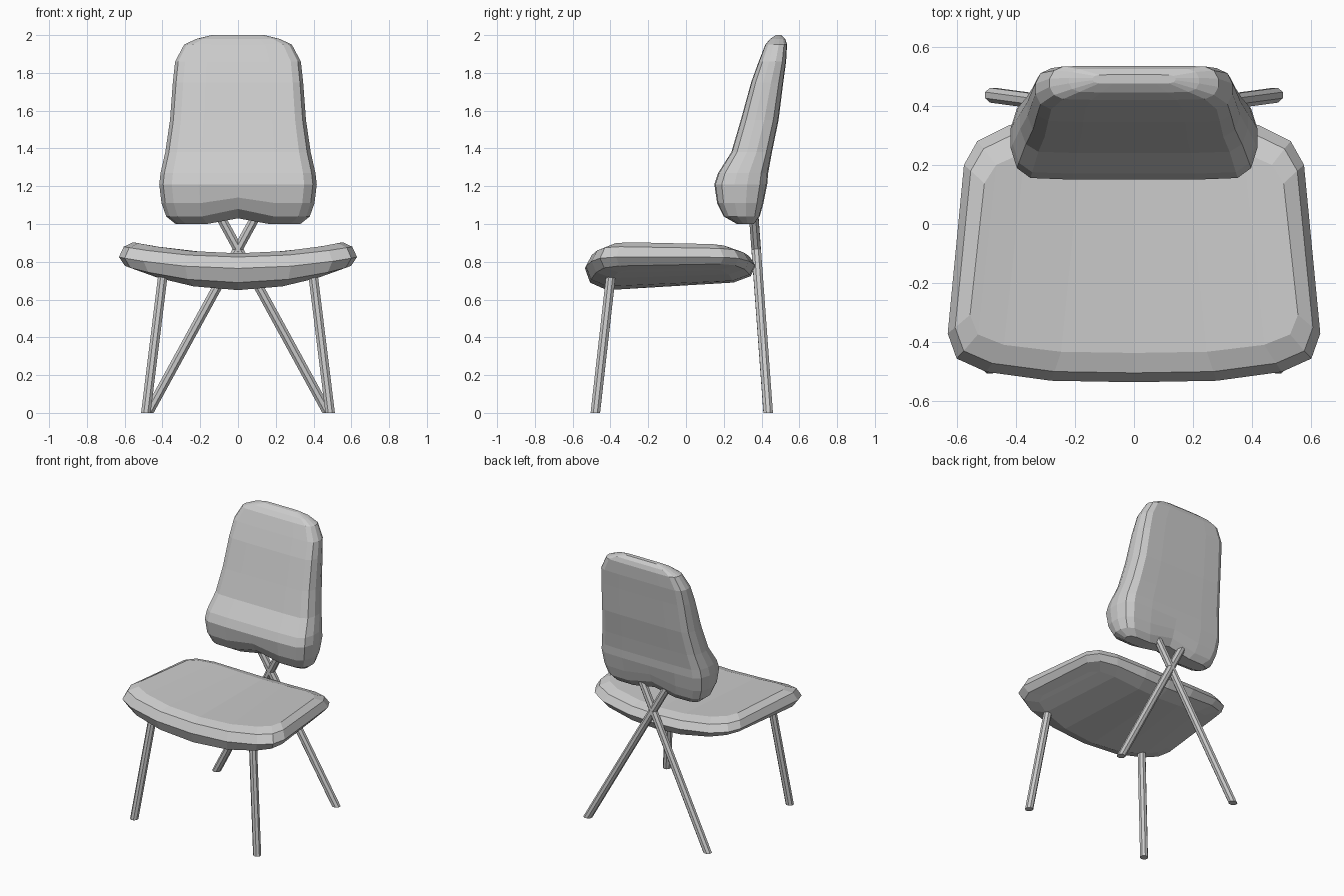
import bpy, bmesh, math
from mathutils import Vector

if "Cube" in bpy.data.objects:
    bpy.data.objects.remove(bpy.data.objects["Cube"])


def finish(name, bm):
    bmesh.ops.recalc_face_normals(bm, faces=bm.faces)
    mesh = bpy.data.meshes.new(name)
    bm.to_mesh(mesh)
    bm.free()
    obj = bpy.data.objects.new(name, mesh)
    bpy.context.collection.objects.link(obj)
    return obj


def mirrored_ring(front, back):
    """Closed ring from half profiles listed from the centre outwards."""
    def mirror(half):
        return [(-p[0], *p[1:]) for p in reversed(half[1:])] + list(half)
    return mirror(front) + mirror(back)[::-1]


def loft(name, rings):
    """Skin stacked rings, closing both ends with front-to-back strips."""
    bm = bmesh.new()
    rows = [[bm.verts.new(p) for p in ring] for ring in rings]
    n = len(rows[0])
    for a, b in zip(rows, rows[1:]):
        for i in range(n):
            j = (i + 1) % n
            bm.faces.new((a[i], a[j], b[j], b[i]))
    for row in (rows[0], rows[-1]):
        for i in range(n // 2 - 1):
            bm.faces.new((row[i], row[i + 1], row[n - 2 - i], row[n - 1 - i]))
    return finish(name, bm)


def leg(name, foot, top, radius=0.027, sides=8):
    """Straight rod whose ends are cut level with the floor."""
    foot, top = Vector(foot), Vector(top)
    axis = (top - foot).normalized()
    u = axis.cross(Vector((0, 1, 0))).normalized()
    v = axis.cross(u)
    rings = []
    for end in (foot, top):
        ring = []
        for i in range(sides):
            t = math.tau * (i + 0.5) / sides
            off = (u * math.cos(t) + v * math.sin(t)) * radius
            ring.append(end + off - axis * (off.z / axis.z))
        rings.append(ring)
    return loft(name, rings)


# Seat: plan outline, stacked in layers that sag towards the middle
seat_front = [(0, -.535), (.28, -.53), (.50, -.50), (.60, -.455), (.63, -.37)]
seat_back = [(0, .37), (.20, .365), (.42, .335), (.53, .28), (.575, .20)]
# x scale, y scale, centre height, sag, rise towards the rear
seat_layers = [
    (.84, .74, .65, .36, .04),
    (.95, .94, .69, .24, .03),
    (1.0, 1.0, .765, .15, .01),
    (.96, .93, .825, .15, 0),
    (.88, .78, .845, .19, 0),
]
mid_y = -0.085
rings = []
for sx, sy, z, sag, rise in seat_layers:
    def place(p):
        x, y = p[0] * sx, mid_y + (p[1] - mid_y) * sy
        return (x, y, z + sag * x * x + rise * max(0, y + .4) / .65)
    rings.append(mirrored_ring([place(p) for p in seat_front],
                               [place(p) for p in seat_back]))
loft("seat", rings)

# Backrest: height, half width, front y, back y, notch at the centre
back_levels = [
    (1.00, .33, .27, .36, .03),
    (1.04, .38, .20, .39, .04),
    (1.11, .405, .165, .41, .03),
    (1.21, .417, .15, .43, 0),
    (1.27, .41, .17, .435, 0),
    (1.38, .385, .24, .455, 0),
    (1.55, .36, .29, .49, 0),
    (1.75, .345, .345, .515, 0),
    (1.86, .333, .385, .53, 0),
    (1.95, .285, .42, .535, 0),
    (1.98, .22, .445, .525, 0),
    (2.00, .14, .475, .505, 0),
]
section = [(0, 0), (.5, 0), (.84, .02), (.95, .14), (1, .38)]
rings = []
for z, w, yf, yb, notch in back_levels:
    depth = yb - yf
    halves = []
    for start, sign in ((yf, 1), (yb, -1)):
        halves.append([(w * fx, start + sign * depth * fy,
                        z + (notch if fx == 0 else 0)) for fx, fy in section])
    rings.append(mirrored_ring(*halves))
loft("backrest", rings)

# Splayed front legs and rear legs crossing under the backrest
for side, s in (("left", -1), ("right", 1)):
    leg(f"front_leg_{side}", (s * .488, -.48, 0), (s * .395, -.395, .75))
    leg(f"rear_leg_{side}", (s * .475, .435, 0), (-s * .10, .358, 1.05))
